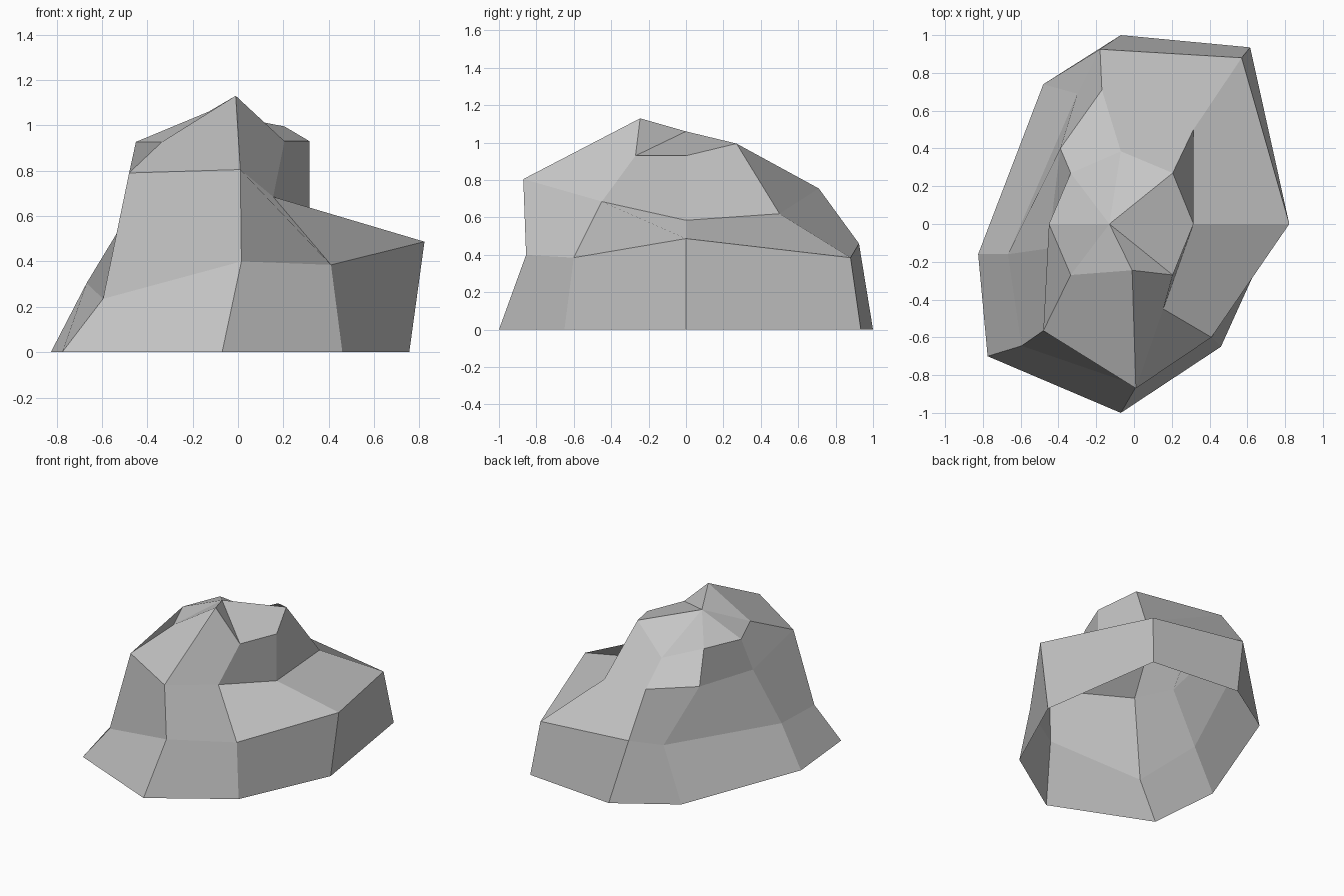
import bpy, bmesh

# Stone colour
stone = bpy.data.materials.new("stone_grey")
stone.diffuse_color = (0.56, 0.56, 0.56, 1)

# Eight-sided rings from the ground up, in the order:
# front, front right, right, back right, back, back left, left, front left
RINGS = [
    [(-.07, -1, 0), (.46, -.65, 0), (.755, 0, 0), (.615, .935, 0),
     (-.07, 1, 0), (-.48, .74, 0), (-.825, -.16, 0), (-.775, -.7, 0)],
    [(.015, -.855, .4), (.41, -.6, .385), (.822, 0, .487), (.57, .88, .385),
     (-.18, .925, .46), (-.3, .69, .37), (-.667, -.16, .305), (-.595, -.645, .235)],
    [(.01, -.87, .805), (.155, -.45, .685), (.315, 0, .585), (.315, .5, .62),
     (-.17, .71, .755), (-.39, .4, .715), (-.455, -.13, .655), (-.48, -.565, .79)],
    [(-.01, -.245, 1.13), (.205, -.27, .93), (.315, 0, .93), (.205, .27, .995),
     (-.07, .385, .835), (-.335, .27, .93), (-.45, 0, .927), (-.335, -.27, .927)],
]
CROWN = (-.13, 0, 1.06)

bm = bmesh.new()
rings = [[bm.verts.new(p) for p in ring] for ring in RINGS]
crown = bm.verts.new(CROWN)

# Side bands: starting each quad at its lower right corner
# folds it from lower right to upper left
for low, high in zip(rings, rings[1:]):
    for i in range(8):
        j = (i + 1) % 8
        bm.faces.new((low[j], high[j], high[i], low[i]))

# Crown fan
for i in range(8):
    bm.faces.new((rings[3][i], rings[3][(i + 1) % 8], crown))

mesh = bpy.data.meshes.new("rock")
bm.to_mesh(mesh)
bm.free()
mesh.materials.append(stone)
rock = bpy.data.objects.new("rock", mesh)
bpy.context.collection.objects.link(rock)
